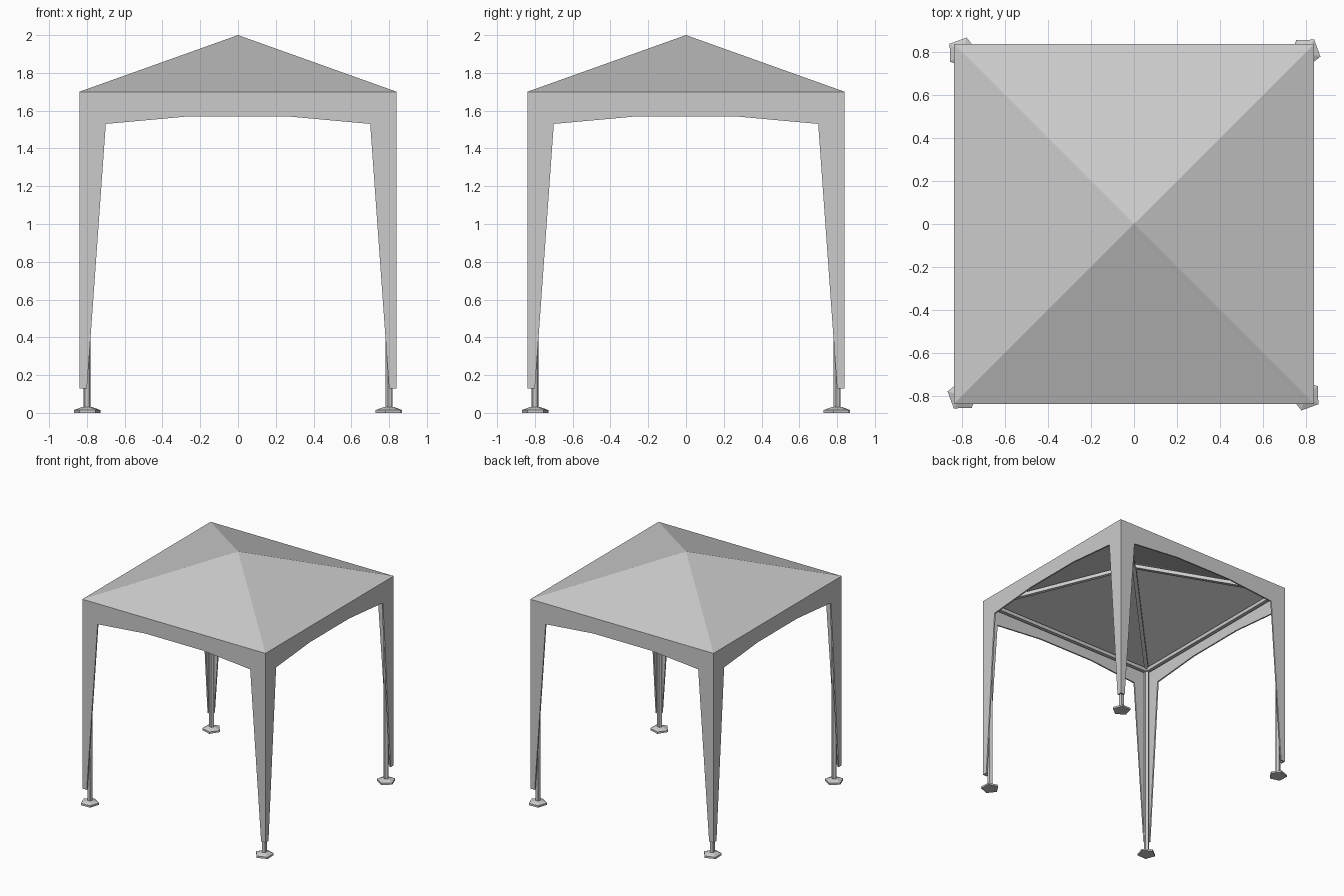
import bpy, bmesh
from math import pi, radians, cos, sin
from mathutils import Vector, Matrix

cube = bpy.data.objects.get("Cube")
if cube:
    bpy.data.objects.remove(cube, do_unlink=True)

HALF, EAVE, APEX, POST = 0.84, 1.70, 2.0, 0.80
QUARTERS = [Matrix.Rotation(k * pi / 2, 4, 'Z') for k in range(4)]

grey = bpy.data.materials.new("light_grey")
grey.use_nodes = True
grey.diffuse_color = (0.6, 0.6, 0.6, 1)
grey.node_tree.nodes["Principled BSDF"].inputs["Base Color"].default_value = grey.diffuse_color


def finish(name, bm):
    bmesh.ops.recalc_face_normals(bm, faces=bm.faces)
    mesh = bpy.data.meshes.new(name)
    bm.to_mesh(mesh)
    bm.free()
    mesh.materials.append(grey)
    obj = bpy.data.objects.new(name, mesh)
    bpy.context.collection.objects.link(obj)
    return obj


def loft(name, rings):
    """Closed solid through a list of (centre, radius) pentagon rings."""
    bm = bmesh.new()
    loops = []
    for centre, radius, turn in rings:
        loops.append([bm.verts.new(Vector(centre) + Vector((radius * cos(a), radius * sin(a), 0)))
                      for a in (turn + i * 2 * pi / 5 for i in range(5))])
    for low, high in zip(loops, loops[1:]):
        for i in range(5):
            j = (i + 1) % 5
            bm.faces.new((low[i], low[j], high[j], high[i]))
    bm.faces.new(loops[0])
    bm.faces.new(loops[-1])
    return finish(name, bm)


def bar(name, start, end, width, height):
    """Rectangular bar between two points, kept upright."""
    a, b = Vector(start), Vector(end)
    along = (b - a).normalized()
    side = along.cross(Vector((0, 0, 1))).normalized()
    up = side.cross(along)
    bm = bmesh.new()
    bmesh.ops.create_cube(bm, size=1)
    basis = Matrix((along * (b - a).length, side * width, up * height)).transposed().to_4x4()
    bm.transform(Matrix.Translation((a + b) / 2) @ basis)
    return finish(name, bm)


# Canopy: pyramid roof with four arched, leg-wrapping side panels
half_arch = [(-HALF, 0.13), (-0.80, 0.13), (-0.70, 1.53), (-0.26, 1.57)]
outline = half_arch + [(-x, z) for x, z in reversed(half_arch)]
bm = bmesh.new()
for turn in QUARTERS:
    def vert(x, y, z):
        return bm.verts.new(turn @ Vector((x, y, z)))
    low = [vert(x, -HALF, z) for x, z in outline]
    high = [vert(x, -HALF, EAVE) for x in (-HALF, -0.70, -0.26, 0.26, 0.70, HALF)]
    bm.faces.new((low[0], low[1], low[2], high[1], high[0]))
    for i in range(1, 4):
        bm.faces.new((low[i + 1], low[i + 2], high[i + 1], high[i]))
    bm.faces.new((low[5], low[6], low[7], high[5], high[4]))
    bm.faces.new(high + [vert(0, 0, APEX)])
bmesh.ops.remove_doubles(bm, verts=bm.verts, dist=0.0005)
canopy = finish("canopy", bm)
solid = canopy.modifiers.new("thickness", 'SOLIDIFY')
solid.thickness = 0.012
solid.offset = -1
solid.use_even_offset = True

# Frame: posts, feet, eave beams and hip rafters
for turn, corner in zip(QUARTERS, ("front_left", "back_left", "back_right", "front_right")):
    x, y, _ = turn @ Vector((POST, -POST, 0))
    spin = turn.to_euler().z + radians(-106)
    loft(corner + "_post", [((x, y, 0.02), 0.02, spin), ((x, y, 1.68), 0.02, spin)])
    loft(corner + "_foot", [((x, y, 0), 0.072, spin), ((x, y, 0.015), 0.072, spin),
                            ((x, y, 0.03), 0.03, spin)])
    bar(corner + "_beam", (x, y, 1.66), turn @ Vector((POST, POST, 1.66)), 0.03, 0.03)
    bar(corner + "_rafter", (x, y, 1.675), (0, 0, 1.955), 0.03, 0.03)
